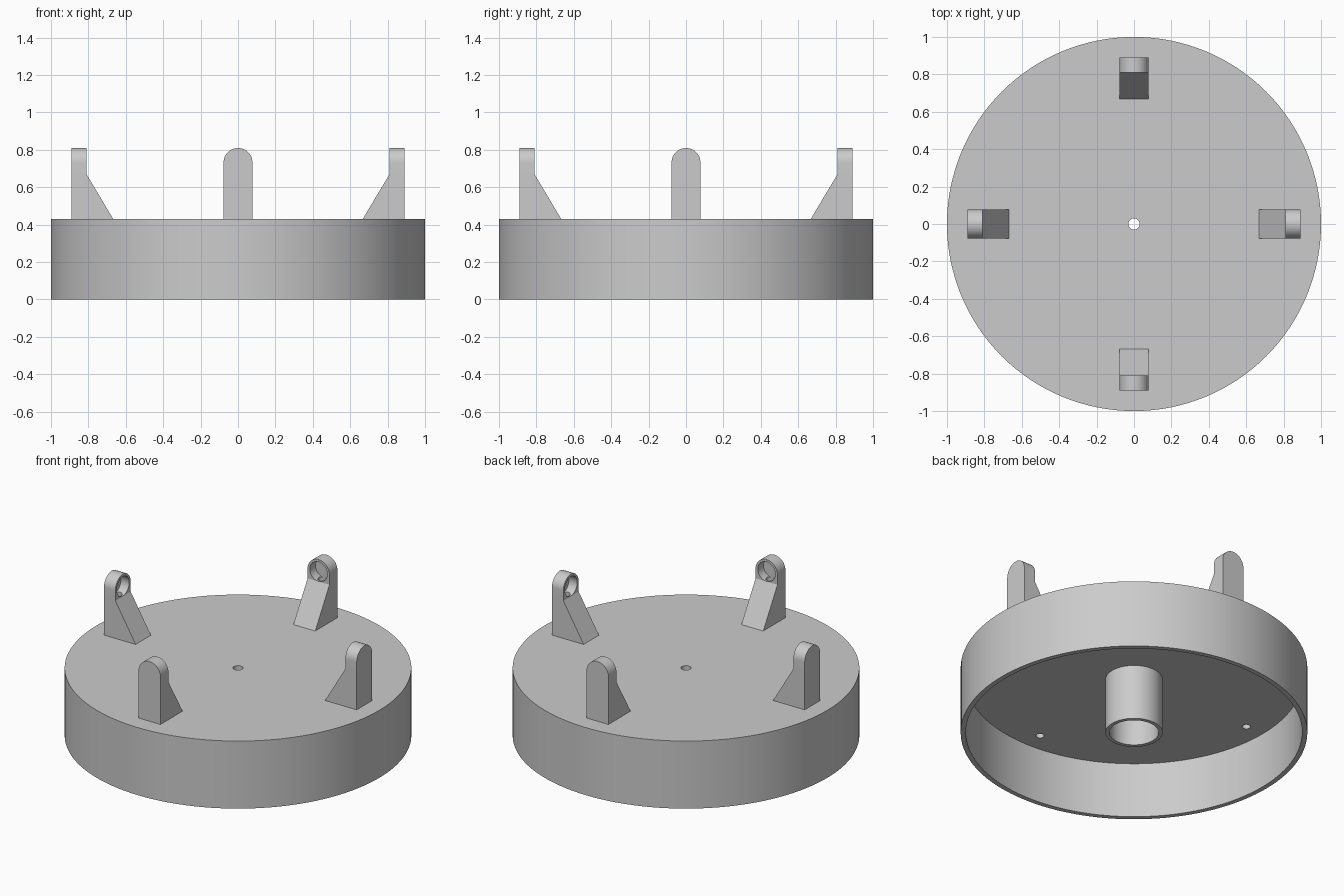
import bpy, bmesh
from math import pi, cos, sin, radians
from mathutils import Matrix, Vector

if "Cube" in bpy.data.objects:
    bpy.data.objects.remove(bpy.data.objects["Cube"])

grey = bpy.data.materials.new("plain grey")
grey.use_nodes = True
colour = (0.6, 0.6, 0.6, 1)
grey.diffuse_color = colour
grey.node_tree.nodes["Principled BSDF"].inputs["Base Color"].default_value = colour

RADIUS, TOP, CEILING = 1.0, 0.43, 0.352   # housing
OUTER, INNER, FOOT = 0.89, 0.81, 0.667    # bracket, measured from the axis
HALF, ARCH, SHOULDER = 0.077, 0.733, 0.67  # bracket half width and heights
CHANNEL = 0.845                            # wire channel, from the axis


def make_object(name, bm):
    bmesh.ops.recalc_face_normals(bm, faces=bm.faces)
    mesh = bpy.data.meshes.new(name)
    bm.to_mesh(mesh)
    bm.free()
    obj = bpy.data.objects.new(name, mesh)
    bpy.context.collection.objects.link(obj)
    mesh.materials.append(grey)
    return obj


def select(obj):
    bpy.ops.object.select_all(action='DESELECT')
    obj.select_set(True)
    bpy.context.view_layer.objects.active = obj


def drill(obj, start, end, radius):
    """Bore a round hole between two points."""
    a, b = Vector(start), Vector(end)
    turn = (b - a).to_track_quat('Z', 'Y').to_matrix().to_4x4()
    bm = bmesh.new()
    bmesh.ops.create_cone(bm, cap_ends=True, segments=32, radius1=radius,
                          radius2=radius, depth=(b - a).length,
                          matrix=Matrix.Translation((a + b) / 2) @ turn)
    cutter = make_object("cutter", bm)
    cutter.hide_render = True
    mod = obj.modifiers.new("hole", 'BOOLEAN')
    mod.operation, mod.solver, mod.object = 'DIFFERENCE', 'EXACT', cutter
    select(obj)
    bpy.ops.object.modifier_apply(modifier=mod.name)
    bpy.data.objects.remove(cutter)


def smooth(obj):
    select(obj)
    bpy.ops.object.shade_smooth_by_angle(angle=radians(30))


# Housing: open-bottomed cup with a central tube, turned from one profile
profile = [(0.03, TOP), (RADIUS, TOP), (RADIUS, 0), (0.97, 0), (0.97, CEILING),
           (0.165, CEILING), (0.165, 0), (0.142, 0), (0.142, CEILING), (0.03, CEILING)]
bm = bmesh.new()
ring = [bm.verts.new((r, 0, z)) for r, z in profile]
edges = [bm.edges.new((ring[i - 1], ring[i])) for i in range(len(ring))]
bmesh.ops.spin(bm, geom=ring + edges, axis=(0, 0, 1), cent=(0, 0, 0),
               angle=2 * pi, steps=128, use_merge=True)
bmesh.ops.remove_doubles(bm, verts=bm.verts, dist=0.0001)
housing = make_object("housing", bm)

# Wire holes through the plate under each bracket, and one in the tube wall
for k in range(4):
    x, y = CHANNEL * cos(k * pi / 2), CHANNEL * sin(k * pi / 2)
    drill(housing, (x, y, CEILING - 0.05), (x, y, TOP + 0.05), 0.024)
side = radians(-75)
drill(housing, (0.1 * cos(side), 0.1 * sin(side), 0.14),
      (0.2 * cos(side), 0.2 * sin(side), 0.14), 0.03)
smooth(housing)

# Bracket: round-topped post whose inner face flares out into a sloping foot
outline = [(-HALF, TOP), (-HALF, SHOULDER)]
outline += [(-HALF * cos(i * pi / 24), ARCH + HALF * sin(i * pi / 24)) for i in range(25)]
outline += [(HALF, SHOULDER), (HALF, TOP)]
bm = bmesh.new()
back = [bm.verts.new((OUTER, y, z)) for y, z in outline]
front = [bm.verts.new((FOOT if z == TOP else INNER, y, z)) for y, z in outline]
bm.faces.new(back)
bm.faces.new(front[1:-1])
bm.faces.new((front[0], front[1], front[-2], front[-1]))
for i in range(len(outline)):
    bm.faces.new((back[i - 1], back[i], front[i], front[i - 1]))
bracket = make_object("bracket_1", bm)

# Round socket in the inner face, joined to the wire channel below
drill(bracket, (INNER - 0.06, 0, ARCH), (0.868, 0, ARCH), 0.062)
drill(bracket, (CHANNEL, 0, TOP - 0.05), (CHANNEL, 0, ARCH), 0.024)
smooth(bracket)

# Four brackets around the top
for k in range(1, 4):
    copy = bracket.copy()
    copy.name = f"bracket_{k + 1}"
    copy.rotation_euler.z = k * pi / 2
    bpy.context.collection.objects.link(copy)
